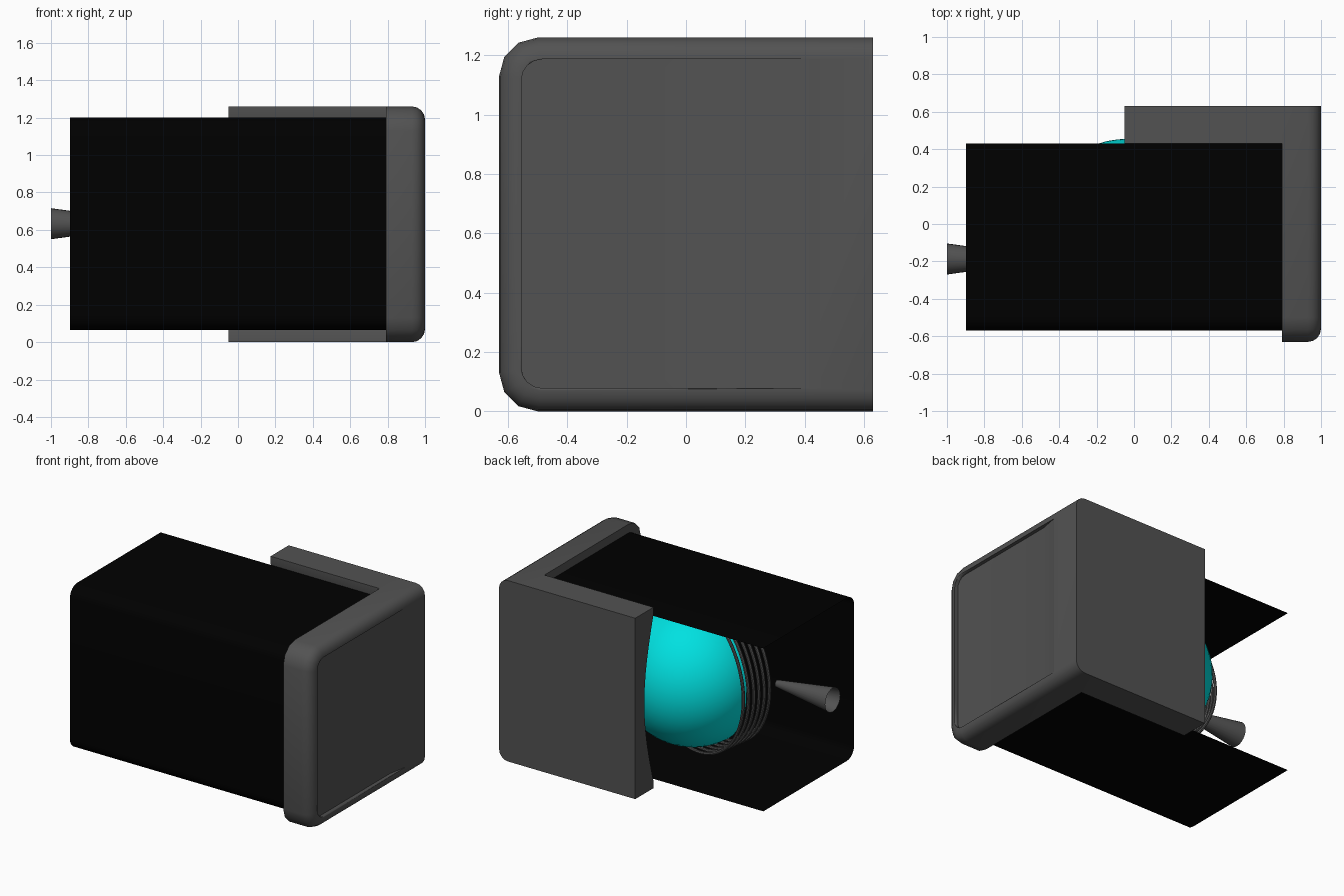
import bpy, bmesh, math
from mathutils import Vector

if "Cube" in bpy.data.objects:
    bpy.data.objects.remove(bpy.data.objects["Cube"])


def material(name, rgb):
    m = bpy.data.materials.new(name)
    m.diffuse_color = (*rgb, 1)
    m.use_nodes = True
    m.node_tree.nodes["Principled BSDF"].inputs["Base Color"].default_value = m.diffuse_color
    return m


GREY = material("dark_grey", (0.085, 0.085, 0.085))
BLACK = material("black", (0.0, 0.0, 0.0))
CYAN = material("cyan", (0.0, 0.75, 0.75))


def arc(cy, cz, r, a0, a1, n):
    """Points on a circle in the y-z plane, angles in degrees."""
    pts = []
    for i in range(n + 1):
        a = math.radians(a0 + (a1 - a0) * i / n)
        pts.append((cy + r * math.cos(a), cz + r * math.sin(a)))
    return pts


def bracket(y0, y1, z0, z1, r, n):
    """Outline with rounded front corners and square back corners."""
    return ([(y1, z1)] + arc(y0 + r, z1 - r, r, 90, 180, n)
            + arc(y0 + r, z0 + r, r, 180, 270, n) + [(y1, z0)])


def finish(ob, mat, angle=40):
    if not ob.data.materials:
        ob.data.materials.append(mat)
    bpy.ops.object.select_all(action='DESELECT')
    ob.select_set(True)
    bpy.context.view_layer.objects.active = ob
    bpy.ops.object.shade_smooth_by_angle(angle=math.radians(angle))
    return ob


def extrude_x(name, profile, x0, x1, mat, closed=True, bevel=0):
    """Sweep a y-z profile along x; closed profiles get end caps."""
    bm = bmesh.new()
    a = [bm.verts.new((x0, y, z)) for y, z in profile]
    b = [bm.verts.new((x1, y, z)) for y, z in profile]
    n = len(profile)
    for i in range(n if closed else n - 1):
        j = (i + 1) % n
        bm.faces.new((a[i], a[j], b[j], b[i]))
    if closed:
        bm.faces.new(a)
        bm.faces.new(b)
    bmesh.ops.recalc_face_normals(bm, faces=bm.faces)
    if bevel:
        # round the outer rim, leaving the straight back edge sharp
        rim = [e for e in bm.edges if all(v.co.x > x1 - 1e-4 for v in e.verts)
               and not all(v.co.y > 0.62 for v in e.verts)]
        bmesh.ops.bevel(bm, geom=rim, offset=bevel, segments=4,
                        profile=0.5, affect='EDGES')
    me = bpy.data.meshes.new(name)
    bm.to_mesh(me)
    bm.free()
    ob = bpy.data.objects.new(name, me)
    bpy.context.collection.objects.link(ob)
    return finish(ob, mat)


# Rounded end block
block = extrude_x("end_block", bracket(-0.63, 0.63, 0, 1.26, 0.13, 3),
                  0.79, 1.0, GREY, bevel=0.07)

# Shallow panel recess that ramps up flush towards the back
Z0, Z1 = 0.078, 1.187
outline = bracket(-0.555, 0.42, Z0, Z1, 0.07, 4)
outline = [outline[0], (0.28, Z1)] + outline[1:-1] + [(0.28, Z0), outline[-1]]
cutter = extrude_x("panel_cutter", outline, 0.975, 1.1, GREY)
for v in cutter.data.vertices:
    if v.co.x < 1 and v.co.y > 0.4:
        v.co.x = 1.001
bm = bmesh.new()
bm.from_mesh(cutter.data)
bmesh.ops.triangulate(bm, faces=bm.faces)
bm.to_mesh(cutter.data)
bm.free()
cut = block.modifiers.new("recess", 'BOOLEAN')
cut.operation = 'DIFFERENCE'
cut.object = cutter
cut.solver = 'EXACT'
bpy.context.view_layer.objects.active = block
bpy.ops.object.modifier_apply(modifier=cut.name)
bpy.data.objects.remove(cutter)

# Back wing with a hollowed inner side
hollow = [(0.43 + 0.1 * math.cos(math.pi / 2 * t / 6), 0.63 + 0.58 * t / 6)
          for t in range(-6, 7)]
wing = [(0.63, 1.26), (0.63, 0.0), (0.43, 0.0)] + hollow + [(0.43, 1.26)]
extrude_x("back_wing", wing, -0.05, 0.79, GREY)

# Black wrap-around cover, open at the back and left
extrude_x("cover", bracket(-0.57, 0.43, 0.065, 1.2, 0.08, 6),
          -0.897, 0.79, BLACK, closed=False)

# Cyan dome facing the back, turned a little about z
TILT = math.radians(17)
AXIS = Vector((-math.sin(TILT), -math.cos(TILT), 0))
CENTRE = Vector((-0.04, -0.02, 0.633))
bpy.ops.mesh.primitive_uv_sphere_add(segments=48, ring_count=24, radius=0.475)
dome = bpy.context.object
dome.name = "dome"
bm = bmesh.new()
bm.from_mesh(dome.data)
bmesh.ops.delete(bm, geom=[v for v in bm.verts if v.co.z < -0.07], context='VERTS')
bm.to_mesh(dome.data)
bm.free()
dome.location = CENTRE
dome.rotation_euler = (-AXIS).to_track_quat('Z', 'Y').to_euler()
finish(dome, CYAN)

# Coil rings stacked behind the dome
for i in range(6):
    bpy.ops.mesh.primitive_torus_add(
        location=CENTRE + AXIS * (0.045 * i - 0.01),
        rotation=AXIS.to_track_quat('Z', 'Y').to_euler(),
        major_radius=0.53 - 0.004 * i, minor_radius=0.011,
        major_segments=64, minor_segments=8)
    ring = bpy.context.object
    ring.name = f"coil_ring_{i + 1}"
    finish(ring, GREY)

# Open flared horn leaving the last ring
bpy.ops.mesh.primitive_cone_add(
    vertices=24, radius1=0.083, radius2=0.024, depth=0.43, end_fill_type='NOTHING',
    location=(-0.785, -0.187, 0.633), rotation=(0, math.pi / 2, 0))
horn = bpy.context.object
horn.name = "horn"
finish(horn, GREY)
